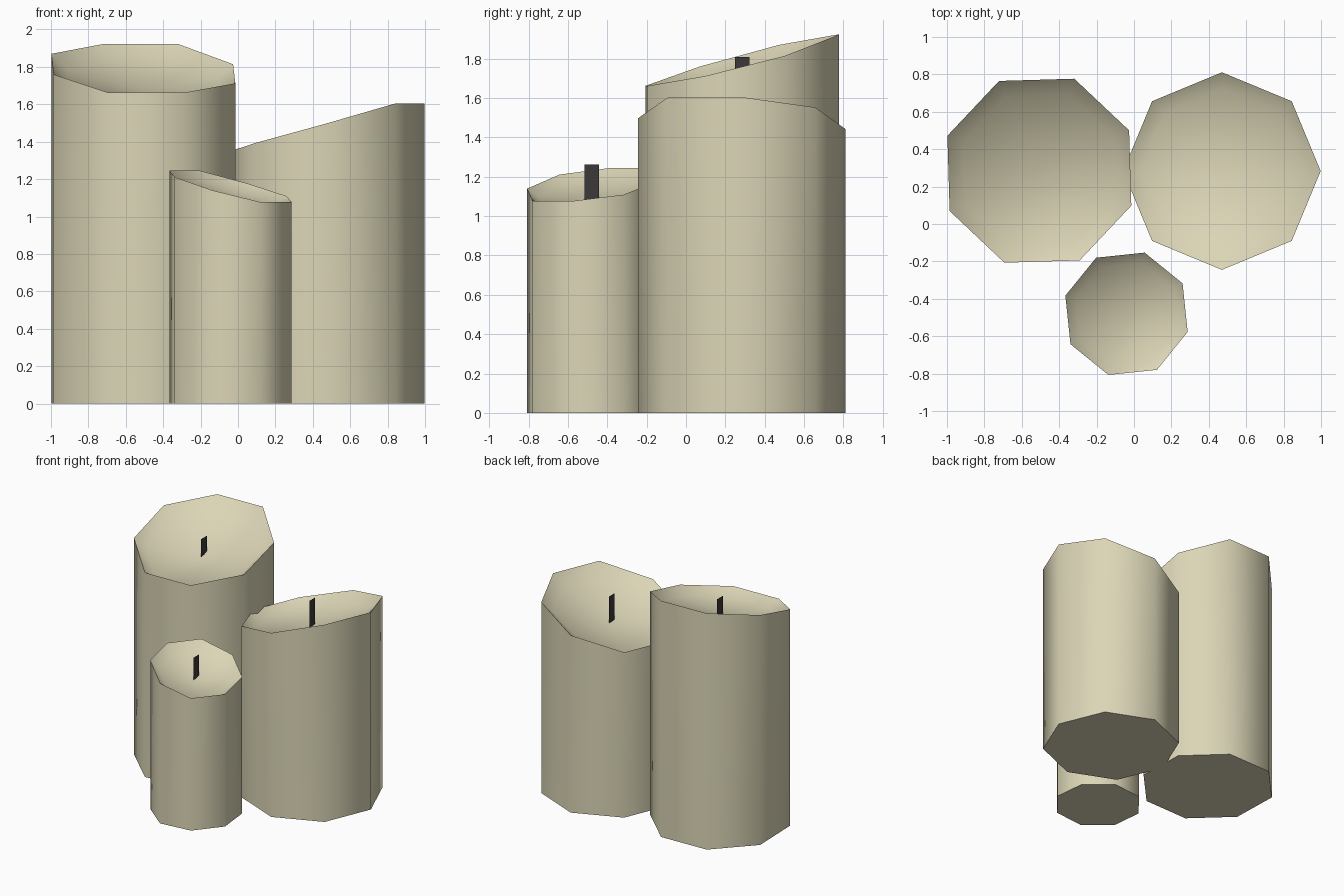
import bpy, bmesh, math

if "Cube" in bpy.data.objects:
    bpy.data.objects.remove(bpy.data.objects["Cube"])

def material(name, rgb):
    m = bpy.data.materials.new(name)
    m.diffuse_color = (*rgb, 1)
    m.use_nodes = True
    m.node_tree.nodes["Principled BSDF"].inputs["Base Color"].default_value = m.diffuse_color
    return m

WAX = material("cream_wax", (0.71, 0.67, 0.47))
WICK = material("dark_wick", (0.045, 0.04, 0.042))

# Drop of the slanted rim below its highest corner, for a full-size candle
DROPS = [0, 0, 0.052, 0.162, 0.26, 0.26, 0.21, 0.108]
FULL_RADIUS = 0.526

def make_object(name, bm, mat):
    me = bpy.data.meshes.new(name)
    bm.to_mesh(me)
    bm.free()
    me.materials.append(mat)
    ob = bpy.data.objects.new(name, me)
    bpy.context.collection.objects.link(ob)
    return ob

def candle(name, x, y, radius, top, start_deg, wick_top):
    s = radius / FULL_RADIUS
    n = len(DROPS)
    mean = top - s * sum(DROPS) / n
    bm = bmesh.new()

    def ring(scale, heights):
        return [bm.verts.new((x + radius * scale * math.cos(a), y + radius * scale * math.sin(a), h))
                for a, h in zip([math.radians(start_deg + 360 / n * i) for i in range(n)], heights)]

    # Wax body: flat base, straight sides, slanted rim and shallow dish
    rim_z = [top - s * d for d in DROPS]
    base = ring(1, [0] * n)
    rim = ring(1, rim_z)
    dish = ring(0.83, [mean + (z - mean) * 0.83 - 0.07 * s for z in rim_z])
    floor_z = mean - 0.12 * s
    centre = bm.verts.new((x, y, floor_z))
    bm.faces.new(base[::-1])
    for i in range(n):
        j = (i + 1) % n
        bm.faces.new((base[i], base[j], rim[j], rim[i]))
        bm.faces.new((rim[i], rim[j], dish[j], dish[i]))
        bm.faces.new((dish[i], dish[j], centre))
    body = make_object(name + "_wax", bm, WAX)
    bpy.ops.object.select_all(action='DESELECT')
    body.select_set(True)
    bpy.context.view_layer.objects.active = body
    bpy.ops.object.shade_smooth_by_angle(angle=math.radians(55))

    # Wick: a flat strip facing sideways
    bm = bmesh.new()
    w = 0.037
    bm.faces.new([bm.verts.new((x, y + dy, z)) for dy, z in
                  ((-w, floor_z - 0.02), (w, floor_z - 0.02), (w, wick_top), (-w, wick_top))])
    make_object(name + "_wick", bm, WICK)

candle("tall_candle", -0.506, 0.285, 0.526, 1.922, 69.2, 1.81)
candle("medium_candle", 0.47, 0.283, 0.528, 1.605, -45, 1.57)
candle("small_candle", -0.04, -0.48, 0.341, 1.245, 118.5, 1.262)
